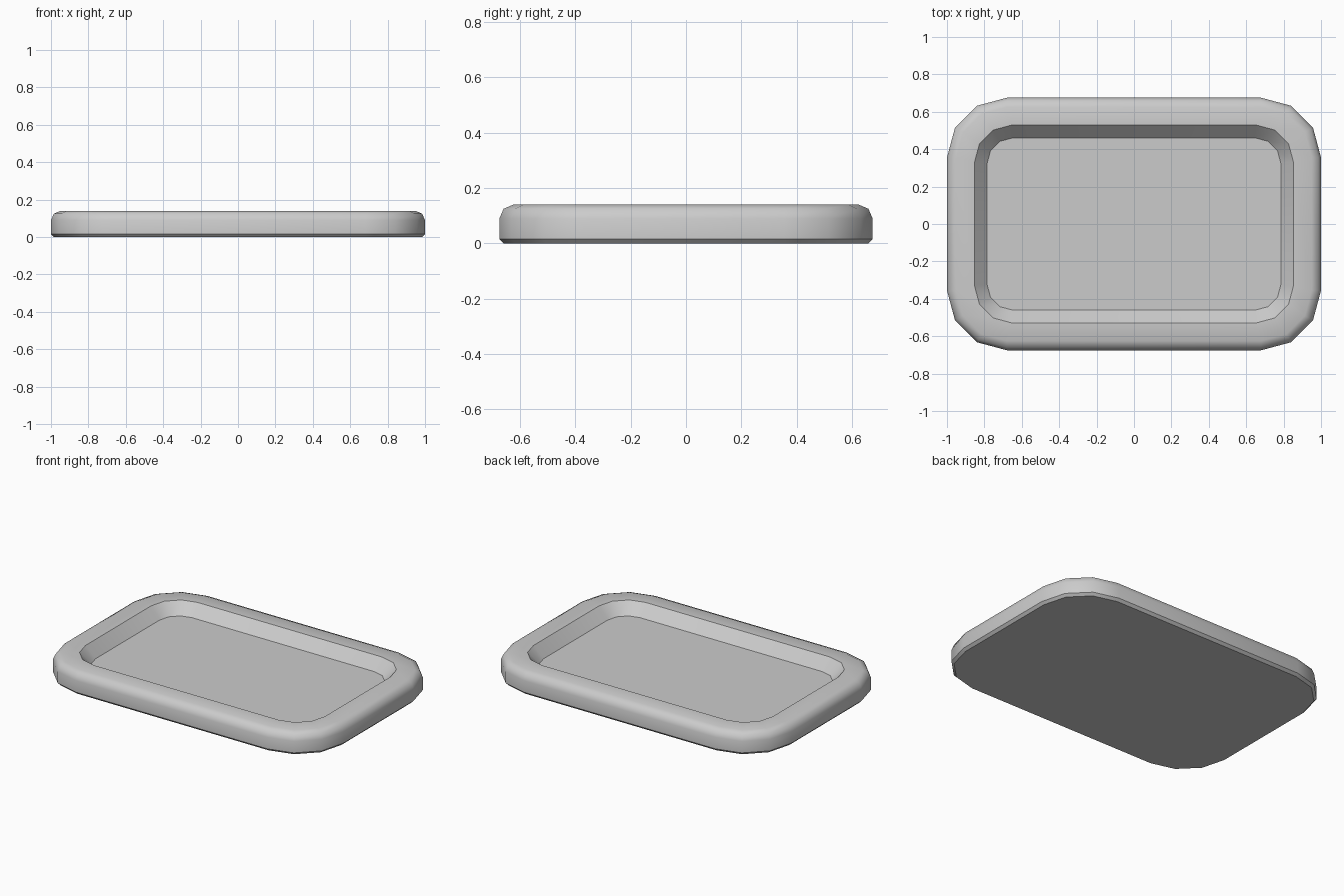
import bpy
import bmesh
from math import cos, sin, radians

cube = bpy.data.objects.get("Cube")
if cube:
    bpy.data.objects.remove(cube, do_unlink=True)

grey = bpy.data.materials.new("plain_grey")
grey.use_nodes = True
colour = (0.6, 0.6, 0.6, 1)
grey.diffuse_color = colour
grey.node_tree.nodes["Principled BSDF"].inputs["Base Color"].default_value = colour


def outline(bm, half_x, half_y, radius, z):
    """Rounded rectangle with three segments to each corner."""
    ring = []
    for quarter, (sx, sy) in enumerate([(1, 1), (-1, 1), (-1, -1), (1, -1)]):
        for step in range(4):
            a = radians(90 * quarter + 30 * step)
            ring.append(bm.verts.new((sx * (half_x - radius) + radius * cos(a),
                                      sy * (half_y - radius) + radius * sin(a), z)))
    return ring


# Outer shell profile: inset from the full outline, height, sharp edge
shell = [(0.016, 0, True), (0, 0.016, True), (0, 0.09, False),
         (0.015, 0.125, False), (0.05, 0.14, False)]
rings = [(1 - i, 0.675 - i, 0.32 - i, z, sharp) for i, z, sharp in shell]

# Recess: opening at the rim, then the edge of the sunken floor
rings += [(0.852, 0.528, 0.195, 0.14, True), (0.785, 0.46, 0.135, 0.07, True)]

# Loft the outlines into one closed tray
bm = bmesh.new()
loops = [outline(bm, *r[:4]) for r in rings]
for low, high in zip(loops, loops[1:]):
    for i in range(len(low)):
        j = (i + 1) % len(low)
        bm.faces.new((low[i], low[j], high[j], high[i]))
bm.faces.new(loops[0][::-1])
bm.faces.new(loops[-1])
for face in bm.faces:
    face.smooth = True

# Keep the crisp outlines sharp
for loop, ring in zip(loops, rings):
    if ring[4]:
        for a, b in zip(loop, loop[1:] + loop[:1]):
            bm.edges.get((a, b)).smooth = False

mesh = bpy.data.meshes.new("tray")
bm.to_mesh(mesh)
bm.free()
mesh.materials.append(grey)
bpy.context.collection.objects.link(bpy.data.objects.new("tray", mesh))
